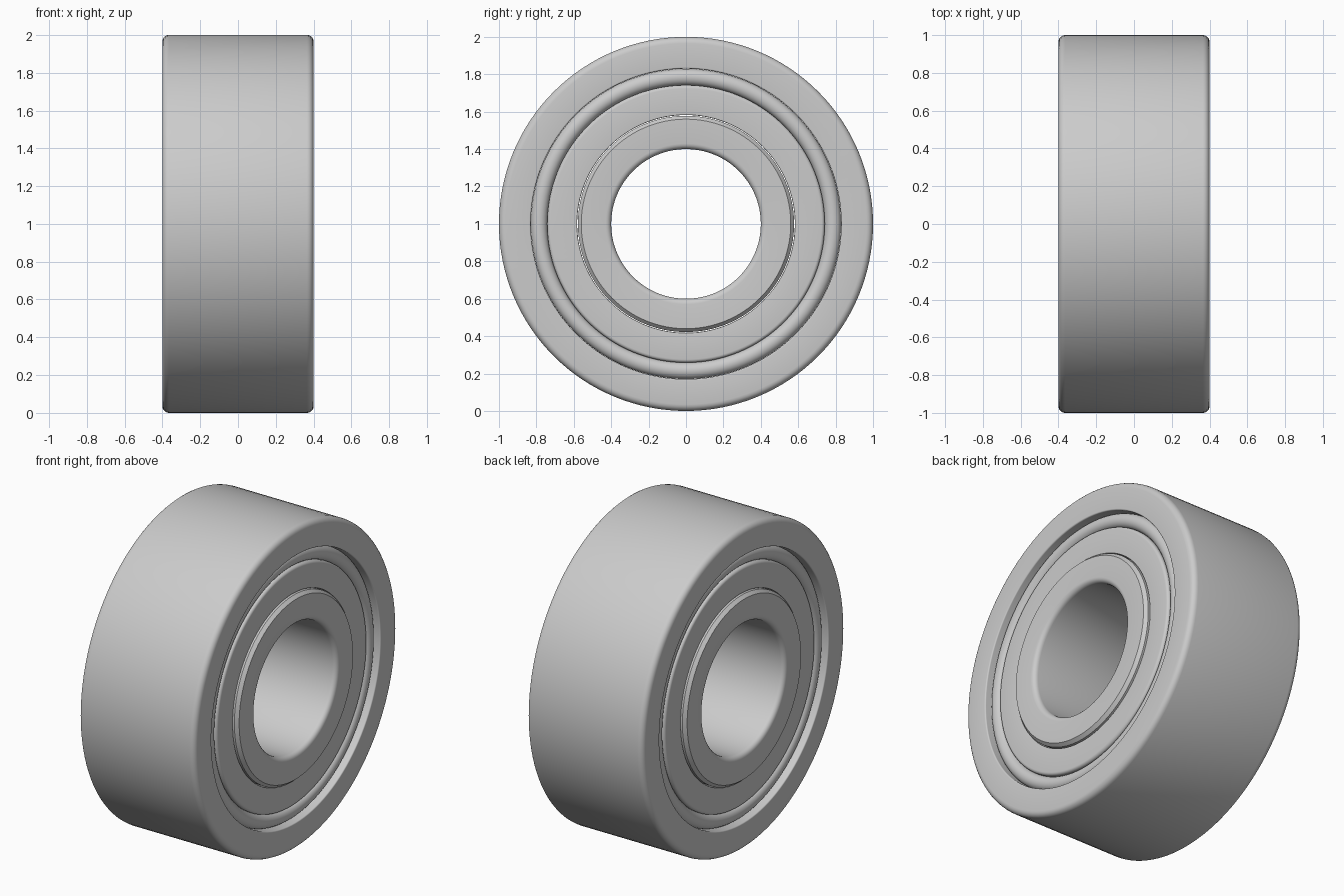
import bpy, bmesh, math
from mathutils import Vector

if "Cube" in bpy.data.objects:
    bpy.data.objects.remove(bpy.data.objects["Cube"])

SEGS = 128


def rounded(corners, steps=5):
    """Closed (x, r, fillet) profile -> list of points with rounded corners."""
    pts = []
    n = len(corners)
    for i, (x, r, f) in enumerate(corners):
        p = Vector((x, r))
        if f == 0:
            pts.append(p)
            continue
        a = Vector(corners[i - 1][:2])
        b = Vector(corners[(i + 1) % n][:2])
        da, db = (a - p).normalized(), (b - p).normalized()
        half = da.angle(db) / 2
        t = f / math.tan(half)
        c = p + (da + db).normalized() * (f / math.sin(half))
        s, e = p + da * t - c, p + db * t - c
        sweep = s.angle_signed(e)
        a0 = math.atan2(s.y, s.x)
        for k in range(steps + 1):
            ang = a0 - sweep * k / steps
            pts.append(c + Vector((math.cos(ang), math.sin(ang))) * f)
    return pts


def lathe(name, profile):
    """Spin a closed (x, r) profile round the bearing axis at z = 1."""
    bm = bmesh.new()
    rings = []
    for i in range(SEGS):
        a = 2 * math.pi * i / SEGS
        rings.append([bm.verts.new((x, r * math.sin(a), 1 + r * math.cos(a)))
                      for x, r in profile])
    n = len(profile)
    for i in range(SEGS):
        p, q = rings[i], rings[(i + 1) % SEGS]
        for j in range(n):
            k = (j + 1) % n
            bm.faces.new((p[j], p[k], q[k], q[j]))
    bmesh.ops.recalc_face_normals(bm, faces=bm.faces)
    me = bpy.data.meshes.new(name)
    bm.to_mesh(me)
    bm.free()
    ob = bpy.data.objects.new(name, me)
    bpy.context.collection.objects.link(ob)
    bpy.context.view_layer.objects.active = ob
    ob.select_set(True)
    bpy.ops.object.shade_smooth_by_angle(angle=math.radians(35))
    ob.select_set(False)


# Outer and inner races
lathe("outer_race", rounded([(-0.4, 1.0, 0.035), (0.4, 1.0, 0.035),
                             (0.4, 0.83, 0.008), (-0.4, 0.83, 0.008)]))
lathe("inner_race", rounded([(-0.4, 0.4, 0.03), (0.4, 0.4, 0.03),
                             (0.4, 0.56, 0), (0.38, 0.578, 0),
                             (-0.38, 0.578, 0), (-0.4, 0.56, 0)]))

# Dust shields and their retaining beads, one pair per side
for side, s in (("right", 1), ("left", -1)):
    shield = rounded([(0.31, 0.582, 0), (0.372, 0.582, 0.004),
                      (0.372, 0.742, 0.018), (0.31, 0.742, 0)])
    lathe(side + "_shield", [(s * x, r) for x, r in shield])
    bead = [(0.335 + 0.04 * math.cos(t), 0.785 + 0.044 * math.sin(t))
            for t in (2 * math.pi * k / 24 for k in range(24))]
    lathe(side + "_retaining_bead", [(s * x, r) for x, r in bead])
